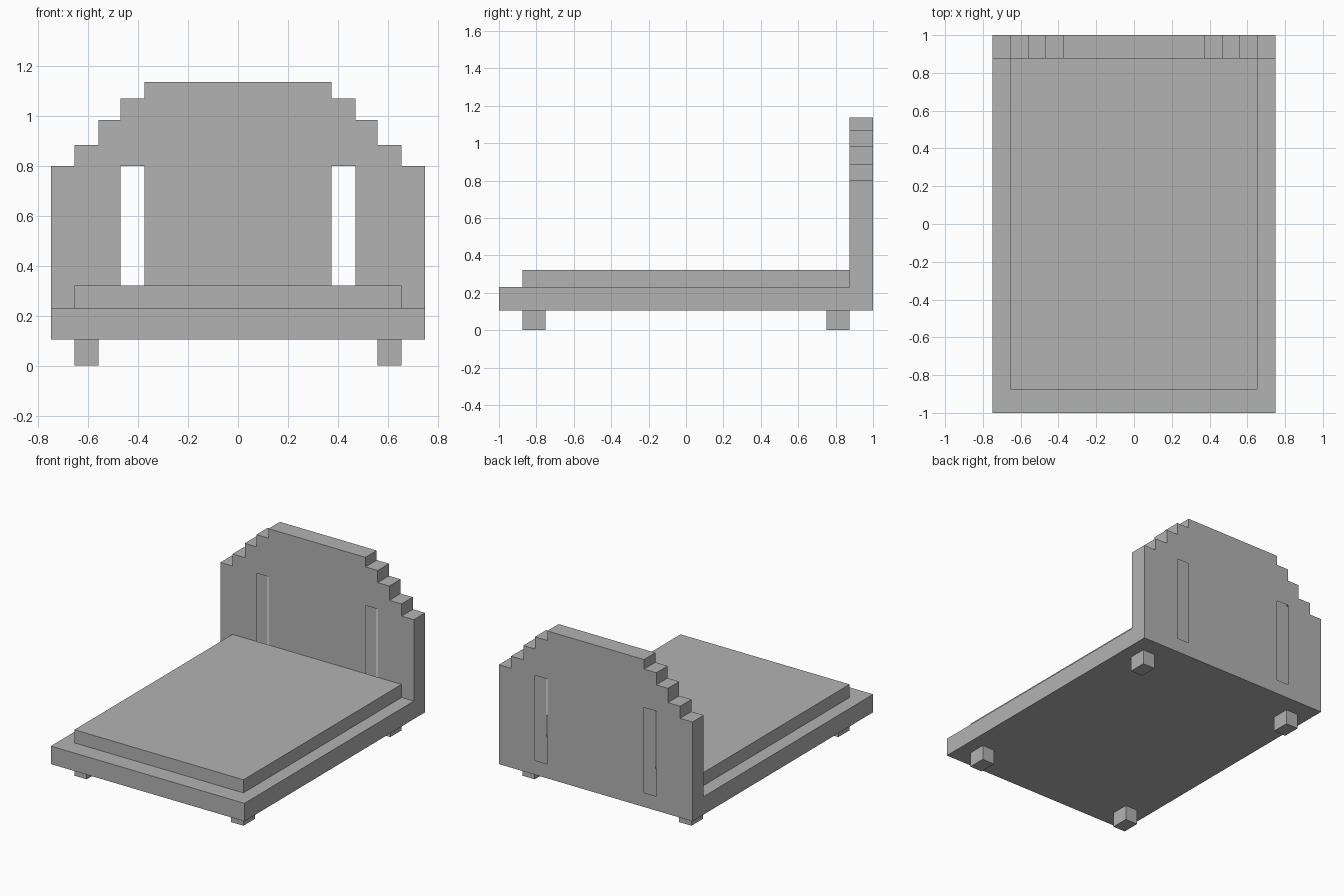
import bpy
import bmesh
from mathutils import Vector

cube = bpy.data.objects.get("Cube")
if cube:
    bpy.data.objects.remove(cube, do_unlink=True)

grey = bpy.data.materials.new("plain grey")
grey.use_nodes = True
grey.diffuse_color = (0.45, 0.45, 0.45, 1)
grey.node_tree.nodes["Principled BSDF"].inputs["Base Color"].default_value = (0.45, 0.45, 0.45, 1)


def finish(name, bm):
    bmesh.ops.recalc_face_normals(bm, faces=bm.faces)
    mesh = bpy.data.meshes.new(name)
    bm.to_mesh(mesh)
    bm.free()
    mesh.materials.append(grey)
    obj = bpy.data.objects.new(name, mesh)
    bpy.context.collection.objects.link(obj)
    return obj


def box(name, low, high):
    low, high = Vector(low), Vector(high)
    bm = bmesh.new()
    bmesh.ops.create_cube(bm, size=1)
    bmesh.ops.scale(bm, vec=high - low, verts=bm.verts)
    bmesh.ops.translate(bm, vec=(low + high) / 2, verts=bm.verts)
    return finish(name, bm)


BASE_Z, BASE_TOP, HEAD_Y = 0.104, 0.23, 0.875

# Bed base and mattress
box("bed_base", (-0.75, -1, BASE_Z), (0.75, HEAD_Y, BASE_TOP))
box("mattress", (-0.655, -0.875, BASE_TOP), (0.655, HEAD_Y, 0.322))

# Four short legs
for side, x in (("right", -0.6075), ("left", 0.6075)):
    for end, y in (("front", -0.8125), ("back", 0.8125)):
        box(f"{end}_{side}_leg", (x - 0.0475, y - 0.0625, 0), (x + 0.0475, y + 0.0625, BASE_Z))

# Headboard: stepped outline with two slots through a hollow panel
half_x = [0.375, 0.47, 0.56, 0.655, 0.75]
step_z = [1.137, 1.07, 0.985, 0.885, 0.8]
slot_low, slot_high = 0.205, 0.8
xs = [-x for x in reversed(half_x)] + half_x
zs = [BASE_Z, slot_low] + step_z[::-1]


def in_slot(x, z):
    e = 0.001
    return half_x[0] - e < abs(x) < half_x[1] + e and slot_low - e < z < slot_high + e


bm = bmesh.new()
for x0, x1 in zip(xs, xs[1:]):
    top = next(z for x, z in zip(half_x, step_z) if abs(x0 + x1) / 2 < x)
    for z0, z1 in zip(zs, zs[1:]):
        if z1 <= top and not in_slot((x0 + x1) / 2, (z0 + z1) / 2):
            corners = ((x0, z0), (x1, z0), (x1, z1), (x0, z1))
            bm.faces.new([bm.verts.new((x, HEAD_Y, z)) for x, z in corners])
bmesh.ops.remove_doubles(bm, verts=bm.verts, dist=0.0001)
result = bmesh.ops.extrude_face_region(bm, geom=bm.faces[:], use_keep_orig=True)
back = [v for v in result["geom"] if isinstance(v, bmesh.types.BMVert)]
bmesh.ops.translate(bm, vec=(0, 1 - HEAD_Y, 0), verts=back)
bmesh.ops.recalc_face_normals(bm, faces=bm.faces)

# Leave the slots open into the hollow panel
walls = []
for face in bm.faces:
    c = face.calc_center_median()
    if abs(face.normal.y) < 0.5 and in_slot(c.x, c.z):
        walls.append(face)
bmesh.ops.delete(bm, geom=walls, context="FACES")
finish("headboard", bm)
